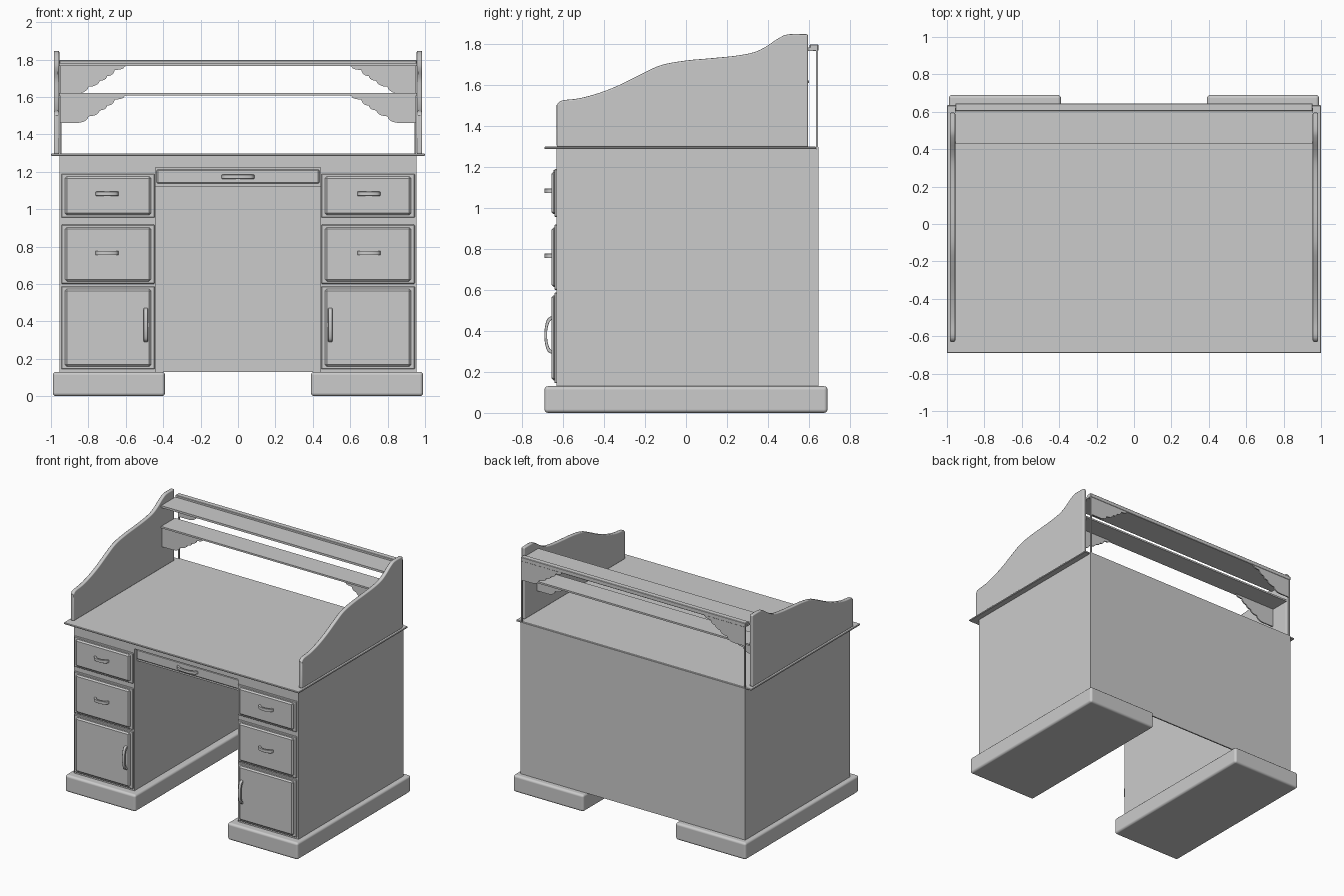
import bpy, bmesh, math
from mathutils import Vector

if "Cube" in bpy.data.objects:
    bpy.data.objects.remove(bpy.data.objects["Cube"])


def finish(name, bm, bevel=0, segs=1, mirror=False, smooth=False):
    bmesh.ops.recalc_face_normals(bm, faces=bm.faces)
    me = bpy.data.meshes.new(name)
    bm.to_mesh(me)
    bm.free()
    ob = bpy.data.objects.new(name, me)
    bpy.context.collection.objects.link(ob)
    if smooth:
        bpy.ops.object.select_all(action='DESELECT')
        ob.select_set(True)
        bpy.context.view_layer.objects.active = ob
        bpy.ops.object.shade_smooth_by_angle(angle=math.radians(35))
    if bevel:
        m = ob.modifiers.new("Bevel", 'BEVEL')
        m.width, m.segments = bevel, segs
        m.limit_method, m.angle_limit = 'ANGLE', math.radians(40)
        m.harden_normals = smooth
    if mirror:
        m = ob.modifiers.new("Mirror", 'MIRROR')
        m.use_mirror_merge = False
    return ob


def box(name, x, y, z, **kw):
    bm = bmesh.new()
    bmesh.ops.create_cube(bm, size=1)
    for v in bm.verts:
        v.co = [(r[0] + r[1]) / 2 + c * (r[1] - r[0]) for r, c in zip((x, y, z), v.co)]
    return finish(name, bm, **kw)


def prism(name, pts, vec, **kw):
    """Extrude a closed 3D outline along vec."""
    bm = bmesh.new()
    f = bm.faces.new([bm.verts.new(p) for p in pts])
    r = bmesh.ops.extrude_face_region(bm, geom=[f])
    bmesh.ops.translate(bm, vec=vec, verts=[g for g in r['geom'] if isinstance(g, bmesh.types.BMVert)])
    return finish(name, bm, **kw)


def spline(pts, n=4):
    """Catmull-Rom curve through 2D points."""
    p = [Vector(q) for q in [pts[0]] + pts + [pts[-1]]]
    out = []
    for a, b, c, d in zip(p, p[1:], p[2:], p[3:]):
        for i in range(n):
            t = i / n
            out.append(0.5 * (2 * b + (c - a) * t + (2 * a - 5 * b + 4 * c - d) * t * t
                              + (3 * b - a - 3 * c + d) * t ** 3))
    return out + [p[-1]]


def pull(name, cx, cz, half, y0, y1, vertical=False, mirror=True):
    """Bow-shaped handle: an arched strip from y0 out to y1."""
    w, th = 0.011, 0.013
    outer = spline([(-half, y0), (-half * .85, y0 + (y1 - y0) * .6), (-half * .45, y1 + .003), (0, y1),
                    (half * .45, y1 + .003), (half * .85, y0 + (y1 - y0) * .6), (half, y0)])
    k = (half - th) / half
    inner = [Vector((p.x * k, min(p.y + th, y0))) for p in reversed(outer)]
    inner[0].y = inner[-1].y = y0
    loop = outer + inner[0:]
    if vertical:
        pts, vec = [(cx - w, p.y, cz + p.x) for p in loop], (2 * w, 0, 0)
    else:
        pts, vec = [(cx + p.x, p.y, cz - w) for p in loop], (0, 0, 2 * w)
    return prism(name, pts, vec, mirror=mirror, smooth=True, bevel=0.003)


# Plinths, pedestals and back panel
box("plinth", (.39, .99), (-.69, .69), (0, .13), bevel=.018, segs=3, mirror=True, smooth=True)
box("pedestal", (.44, .955), (-.63, .637), (.125, 1.287), mirror=True)
box("back_panel", (-.955, .955), (.635, .645), (.13, 1.295))

# Writing top
box("desk_top", (-1, 1), (-.69, .635), (1.285, 1.297), bevel=.003)

# Drawer fronts and doors: thin frame plus raised panel
for name, z0, z1 in (("upper_drawer", .955, 1.188), ("lower_drawer", .60, .917), ("door", .145, .587)):
    box(name + "_frame", (.445, .945), (-.642, -.62), (z0, z1), bevel=.004, mirror=True)
    box(name + "_panel", (.465, .925), (-.656, -.63), (z0 + .014, z1 - .014), bevel=.01, mirror=True)
pull("upper_drawer_handle", .70, 1.082, .062, -.654, -.69)
pull("lower_drawer_handle", .70, .765, .062, -.654, -.69)
pull("door_handle", .493, .38, .092, -.654, -.69, vertical=True)

# Apron and centre drawer over the knee space
box("apron", (-.445, .445), (-.63, -.60), (1.222, 1.287))
box("centre_drawer", (-.442, .442), (-.60, .30), (1.12, 1.225))
box("centre_drawer_panel", (-.435, .435), (-.612, -.59), (1.137, 1.212), bevel=.006)
pull("centre_drawer_handle", 0, 1.173, .088, -.61, -.646, mirror=False)

# Curved gallery sides with a bevelled rim
crest = spline([(-.63, 1.50), (-.605, 1.522), (-.52, 1.533), (-.42, 1.56), (-.32, 1.60), (-.22, 1.65),
                (-.12, 1.695), (0, 1.717), (.12, 1.728), (.24, 1.74), (.33, 1.757), (.39, 1.785),
                (.45, 1.825), (.50, 1.845), (.595, 1.845)])
side = [(.955, p.x, p.y) for p in crest] + [(.955, .595, 1.295), (.955, -.63, 1.295)]
prism("gallery_side", side, (.03, 0, 0), bevel=.008, segs=2, mirror=True, smooth=True)

# Shelves and back rail
box("upper_shelf", (-.956, .956), (.43, .62), (1.764, 1.78))
box("upper_shelf_rail", (-.955, .955), (.603, .645), (1.764, 1.796), bevel=.003)
box("lower_shelf", (-.956, .956), (.43, .60), (1.607, 1.62))

# Scalloped corner brackets: upper pair at the back, lower pair at the front
nodes = [(.61, -.008), (.66, -.022), (.70, -.055), (.74, -.08), (.80, -.112), (.86, -.147)]
scallop = [(.60, 0)]
for (xa, za), (xb, zb) in zip(nodes, nodes[1:]):
    for i in range(6):
        t = i / 5 * math.pi / 2
        scallop.append((xb - (xb - xa) * math.cos(t), za + (zb - za) * math.sin(t)))
scallop += [(.953, -.147), (.953, 0)]
for name, y, z in (("upper_bracket", .633, 1.766), ("lower_bracket", .438, 1.608)):
    prism(name, [(px, y, z + pz) for px, pz in scallop], (0, .01, 0), mirror=True)
box("back_post", (.944, .953), (.634, .644), (1.29, 1.766), mirror=True)
